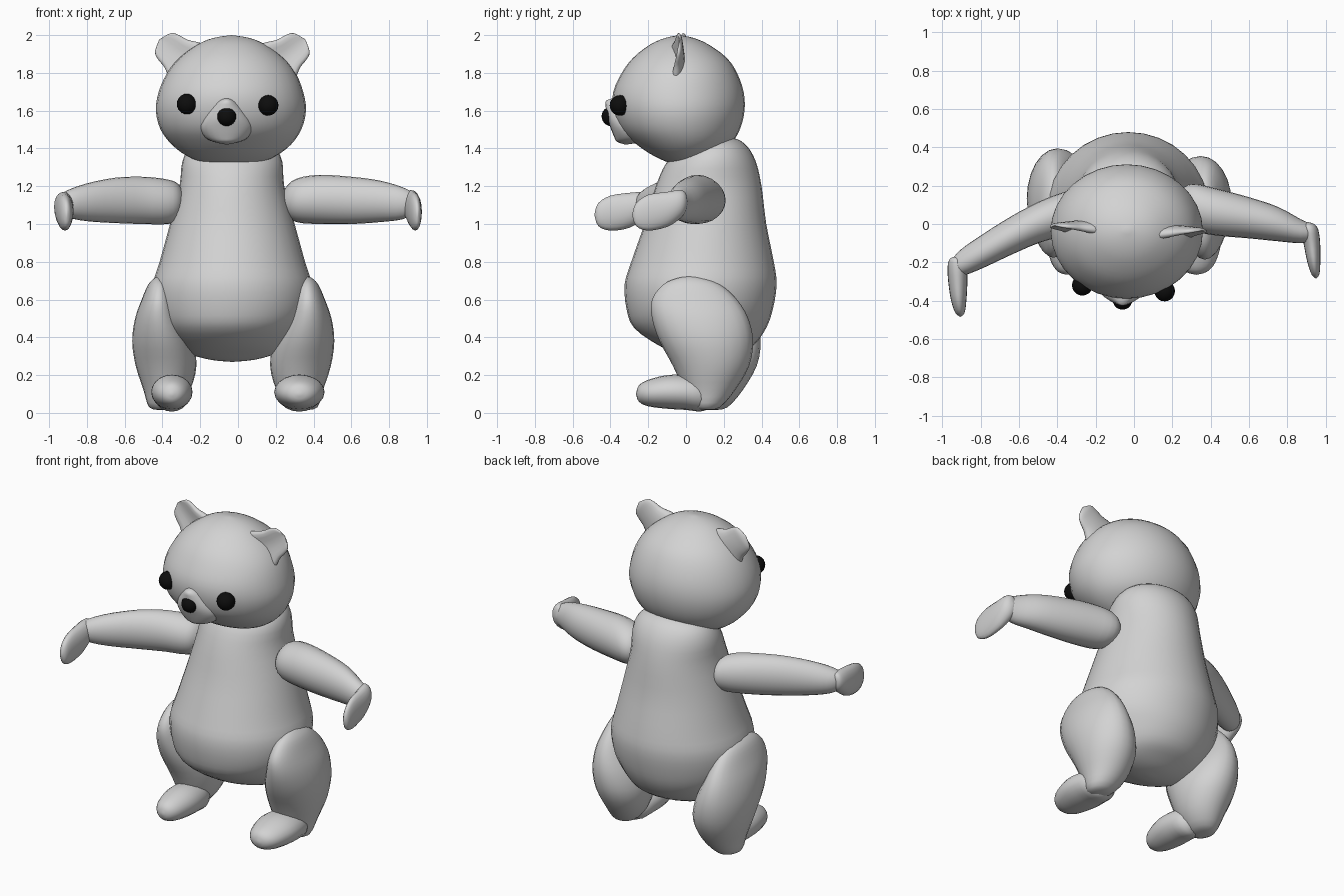
import bpy, bmesh, math
from mathutils import Matrix, Vector


def material(name, rgb):
    m = bpy.data.materials.new(name)
    m.diffuse_color = (*rgb, 1)
    return m


GREY = material("soft_grey", (0.65, 0.65, 0.65))
BLACK = material("black", (0.004, 0.004, 0.004))


def smooth_row(rows, i, t):
    """Catmull-Rom blend between row i and row i + 1."""
    last = len(rows) - 1
    p0, p1, p2, p3 = (rows[min(max(k, 0), last)] for k in (i - 1, i, i + 1, i + 2))
    return [0.5 * (2 * b + (c - a) * t + (2 * a - 5 * b + 4 * c - d) * t * t
                   + (3 * b - a - 3 * c + d) * t ** 3)
            for a, b, c, d in zip(p0, p1, p2, p3)]


def finish(bm, name, mat):
    bmesh.ops.recalc_face_normals(bm, faces=bm.faces)
    for f in bm.faces:
        f.smooth = True
    mesh = bpy.data.meshes.new(name)
    bm.to_mesh(mesh)
    bm.free()
    mesh.materials.append(mat)
    ob = bpy.data.objects.new(name, mesh)
    bpy.context.collection.objects.link(ob)
    return ob


def loft(name, axis, rows, segs=24, steps=3, dent=0.0):
    """Oval sections along an axis; a row is (position, a min, a max, b min, b max)."""
    order = {"x": (1, 2, 0), "y": (0, 2, 1), "z": (0, 1, 2)}[axis]
    samples = [smooth_row(rows, i, s / steps)
               for i in range(len(rows) - 1) for s in range(steps)] + [rows[-1]]
    bm = bmesh.new()
    rings = []
    for p, a0, a1, b0, b1 in samples:
        ring = []
        for k in range(segs):
            ang = math.tau * k / segs
            co = [0, 0, 0]
            co[order[0]] = (a0 + a1) / 2 + (a1 - a0) / 2 * math.cos(ang)
            co[order[1]] = ((b0 + b1) / 2 + (b1 - b0) / 2 * math.sin(ang)
                            + dent * (b1 - b0) * max(0, -math.sin(ang)) ** 3)
            co[order[2]] = p
            ring.append(bm.verts.new(co))
        rings.append(ring)
    for r, s in zip(rings, rings[1:]):
        for k in range(segs):
            n = (k + 1) % segs
            bm.faces.new((r[k], r[n], s[n], s[k]))
    bm.faces.new(rings[0])
    bm.faces.new(rings[-1])
    bmesh.ops.remove_doubles(bm, verts=bm.verts, dist=0.0005)
    return finish(bm, name, GREY)


def ball(name, centre, radius):
    bm = bmesh.new()
    bmesh.ops.create_uvsphere(bm, u_segments=20, v_segments=12, radius=radius,
                              matrix=Matrix.Translation(centre))
    return finish(bm, name, BLACK)


# Pear-shaped body
loft("body", "z", [
    (0.27, -.03, -.03, .11, .11), (0.28, -.14, .08, .04, .19), (0.31, -.25, .19, -.04, .27),
    (0.36, -.32, .26, -.15, .36), (0.45, -.40, .33, -.275, .425), (0.55, -.44, .38, -.315, .46),
    (0.68, -.45, .39, -.325, .48), (0.80, -.415, .355, -.29, .465), (1.0, -.36, .30, -.22, .425),
    (1.2, -.31, .245, -.16, .40), (1.33, -.295, .235, -.1, .37), (1.41, -.25, .19, -.01, .325),
    (1.45, -.16, .10, .10, .27), (1.465, -.03, -.03, .2, .2)], segs=32)

# Round head
loft("head", "z", [
    (1.29, -.04, -.04, 0, 0), (1.32, -.17, .10, -.08, .08), (1.36, -.27, .20, -.17, .155),
    (1.42, -.35, .28, -.26, .235), (1.5, -.41, .335, -.345, .285), (1.6, -.435, .36, -.385, .31),
    (1.7, -.42, .345, -.385, .305), (1.8, -.375, .305, -.34, .27), (1.88, -.31, .24, -.28, .215),
    (1.95, -.215, .145, -.19, .12), (1.985, -.13, .06, -.11, .04), (2.0, -.035, -.035, -.035, -.035)],
    segs=32)

# Muzzle, nose and eyes
loft("muzzle", "z", [
    (1.42, -.06, -.06, -.32, -.32), (1.435, -.13, .01, -.365, -.23), (1.46, -.175, .055, -.38, -.2),
    (1.51, -.2, .08, -.4, -.2), (1.56, -.185, .065, -.418, -.2), (1.62, -.14, .02, -.425, -.22),
    (1.655, -.10, -.02, -.42, -.26), (1.67, -.06, -.06, -.36, -.36)])
ball("nose", (-.06, -.395, 1.57), .052)
for x, y, z in ((-.27, -.32, 1.635), (.16, -.35, 1.628)):
    ball("eye", (x, y, z), .054)

# Pointed ears with hollowed fronts
for side, base in ((-1, (-.26, -.02, 1.845)), (1, (.20, -.045, 1.845))):
    ear = loft("ear", "z", [
        (-.04, -.15, .15, -.08, .05), (.03, -.125, .125, -.06, .04), (.09, -.095, .095, -.04, .035),
        (.14, -.085, .085, -.025, .03), (.18, -.065, .065, -.012, .025), (.205, 0, 0, .01, .01)],
        segs=20, dent=.5)
    ear.matrix_world = Matrix.Translation(base) @ Matrix.Rotation(side * math.radians(50), 4, "Y")

# Arms, swung forward by different amounts
loft("left_arm", "x", [
    (-.955, -.22, -.22, 1.11, 1.11), (-.945, -.25, -.18, 1.07, 1.15), (-.90, -.27, -.13, 1.035, 1.18),
    (-.80, -.235, -.06, 1.015, 1.215), (-.65, -.165, .035, 1.005, 1.245), (-.5, -.10, .115, 1.0, 1.25),
    (-.37, -.06, .165, 1.0, 1.235), (-.31, -.02, .17, 1.03, 1.205), (-.27, .07, .07, 1.12, 1.12)])
loft("right_arm", "x", [
    (.22, .1, .1, 1.12, 1.12), (.25, .02, .18, 1.05, 1.19), (.31, -.035, .21, 1.01, 1.24),
    (.43, -.06, .185, 1.0, 1.26), (.6, -.075, .14, 1.0, 1.25), (.75, -.09, .09, 1.01, 1.23),
    (.87, -.1, .025, 1.025, 1.195), (.93, -.085, -.005, 1.06, 1.16), (.945, -.05, -.05, 1.11, 1.11)])

# Flat hands bent forward
loft("left_hand", "y", [
    (-.485, -.907, -.907, 1.05, 1.05), (-.465, -.932, -.885, .99, 1.11), (-.4, -.955, -.875, .965, 1.15),
    (-.3, -.97, -.87, .98, 1.165), (-.22, -.973, -.875, 1.03, 1.17), (-.18, -.96, -.9, 1.07, 1.16),
    (-.17, -.93, -.93, 1.11, 1.11)], segs=20)
loft("right_hand", "y", [
    (-.285, .95, .95, 1.05, 1.05), (-.265, .928, .967, .99, 1.11), (-.2, .905, .973, .965, 1.155),
    (-.1, .885, .972, .985, 1.17), (-.03, .87, .962, 1.03, 1.18), (.0, .88, .94, 1.07, 1.16),
    (.01, .91, .91, 1.11, 1.11)], segs=20)

# Heavy legs and rounded feet
LEG = [
    (.015, .36, .36, .11, .11), (.03, .28, .42, .04, .18), (.12, .205, .45, -.01, .26),
    (.25, .17, .492, -.07, .335), (.38, .19, .51, -.14, .355), (.5, .24, .495, -.18, .33),
    (.6, .28, .46, -.18, .27), (.68, .31, .425, -.12, .18), (.715, .35, .39, -.04, .08),
    (.722, .37, .37, .02, .02)]
FOOT = [
    (-.265, 0, 0, .1, .1), (-.25, -.055, .055, .06, .145), (-.2, -.1, .1, .035, .175),
    (-.1, -.13, .13, .022, .2), (0, -.13, .13, .016, .2), (.1, -.1, .1, .012, .18),
    (.16, 0, 0, .1, .1)]
loft("right_leg", "z", LEG)
loft("left_leg", "z", [(z, -b - .05, -a - .05, c + .01, d + .04) for z, a, b, c, d in LEG])
loft("right_foot", "y", [(y, a + .325, b + .325, c, d) for y, a, b, c, d in FOOT], segs=20)
loft("left_foot", "y", [(y, a * .82 - .35, b * .82 - .35, c, d) for y, a, b, c, d in FOOT], segs=20)
